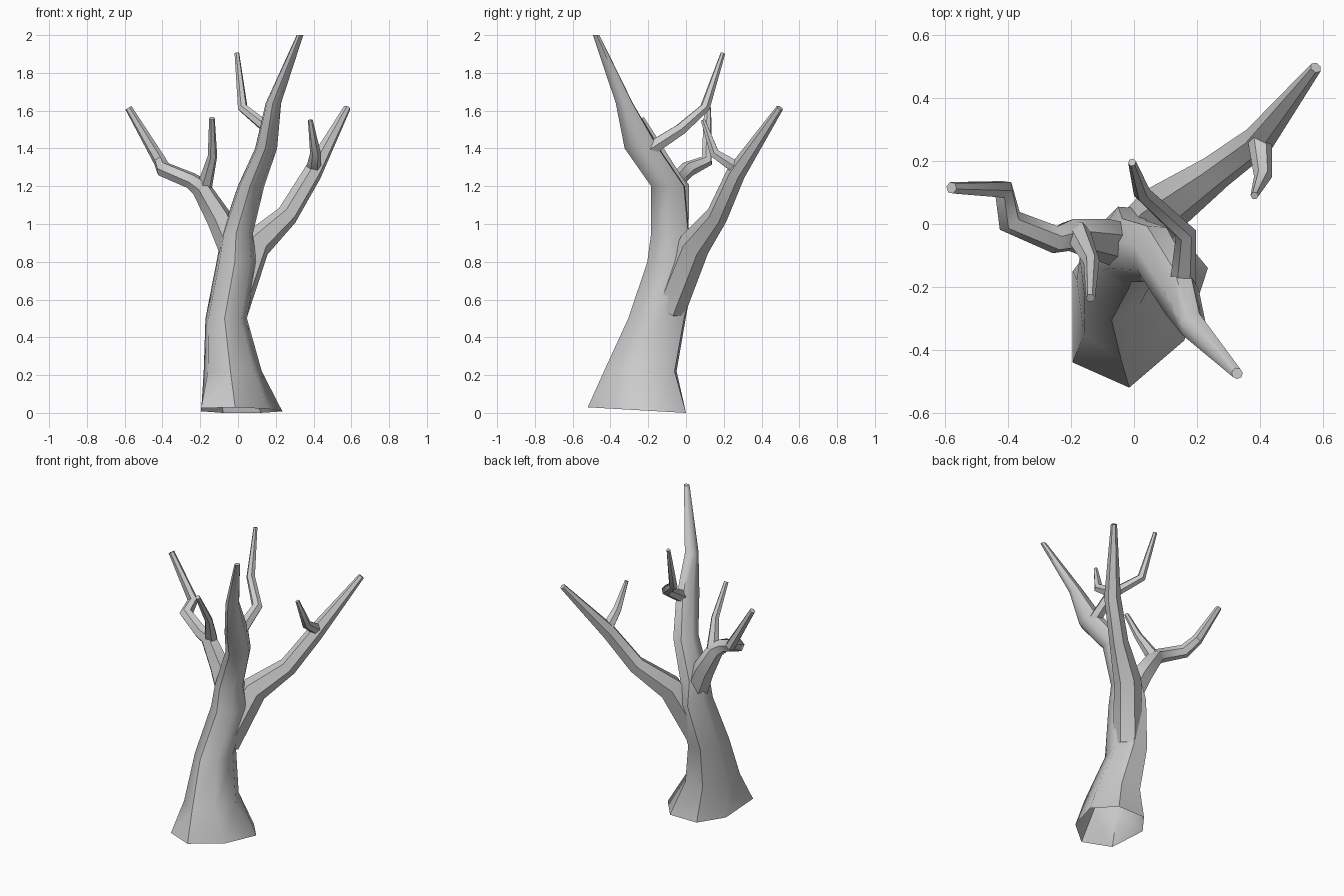
import bpy, bmesh, math
from mathutils import Vector

if "Cube" in bpy.data.objects:
    bpy.data.objects.remove(bpy.data.objects["Cube"])


def finish(name, rings, cap_start):
    """Skin a list of vertex rings into a smooth tube with a capped tip."""
    bm = bmesh.new()
    loops = [[bm.verts.new(p) for p in r] for r in rings]
    n = len(loops[0])
    for a, b in zip(loops, loops[1:]):
        for i in range(n):
            j = (i + 1) % n
            bm.faces.new((a[i], a[j], b[j], b[i]))
    bm.faces.new(loops[-1])
    if cap_start:
        bm.faces.new(loops[0][::-1])
    me = bpy.data.meshes.new(name)
    bm.to_mesh(me)
    bm.free()
    ob = bpy.data.objects.new(name, me)
    bpy.context.collection.objects.link(ob)
    bpy.context.view_layer.objects.active = ob
    ob.select_set(True)
    bpy.ops.object.shade_smooth_by_angle(angle=math.radians(50))
    ob.select_set(False)


def branch(name, path, sides=6):
    """Tapered tube along (x, y, z, radius) points."""
    pts = [Vector(p[:3]) for p in path]
    rings, side = [], Vector((0.3, 1, 0.1))
    for i, p in enumerate(pts):
        before = (p - pts[i - 1]).normalized() if i else Vector()
        after = (pts[i + 1] - p).normalized() if i < len(pts) - 1 else Vector()
        t = (before + after).normalized()
        side = (side - t * side.dot(t)).normalized()
        up = t.cross(side)
        r = path[i][3] * 1.06
        rings.append([p + r * (side * math.cos(a) + up * math.sin(a))
                      for a in (math.tau * k / sides for k in range(sides))])
    finish(name, rings, False)


# Trunk and main stem: seven-sided flared foot, then elliptical rings
foot = [(-.195, -.44), (-.015, -.52), (.16, -.37), (.235, -.14),
        (.12, 0), (-.08, 0), (-.195, -.15)]
rings = [[Vector((x, y, -.057 * y)) for x, y in foot]]
for cx, cy, z, rx, ry in [
        (-.03, -.235, .22, .158, .2), (-.064, -.148, .5, .113, .158),
        (-.01, -.07, .8, .108, .135), (-.005, -.08, .95, .085, .105),
        (.068, -.092, 1.2, .072, .093), (.148, -.23, 1.4, .06, .095),
        (.187, -.325, 1.64, .042, .047), (.328, -.475, 2.0, .018, .018)]:
    ang = [math.radians(215) + math.tau * k / 7 for k in range(7)]
    rings.append([Vector((cx + rx * math.cos(a), cy + ry * math.sin(a), z)) for a in ang])
finish("trunk", rings, False)

# Large limbs
branch("right_limb", [(-.03, -.09, .55, .085), (.09, .045, .89, .08), (.26, .165, 1.045, .055),
                      (.395, .265, 1.27, .048), (.578, .497, 1.615, .018)])
branch("left_limb", [(-.03, -.07, .87, .07), (-.1, -.05, 1.03, .065), (-.2, -.035, 1.195, .05),
                     (-.25, -.05, 1.23, .042), (-.395, .01, 1.29, .04),
                     (-.415, .11, 1.335, .032), (-.58, .115, 1.615, .018)])

# Side twigs
branch("right_twig", [(.4, .265, 1.3, .036), (.41, .15, 1.375, .027), (.383, .09, 1.55, .012)])
branch("left_twig", [(-.18, -.03, 1.19, .04), (-.135, -.12, 1.36, .024), (-.138, -.235, 1.56, .014)])
branch("upper_twig", [(.155, -.2, 1.39, .04), (.165, -.03, 1.5, .032),
                      (.025, .1, 1.615, .026), (-.006, .196, 1.905, .012)])
